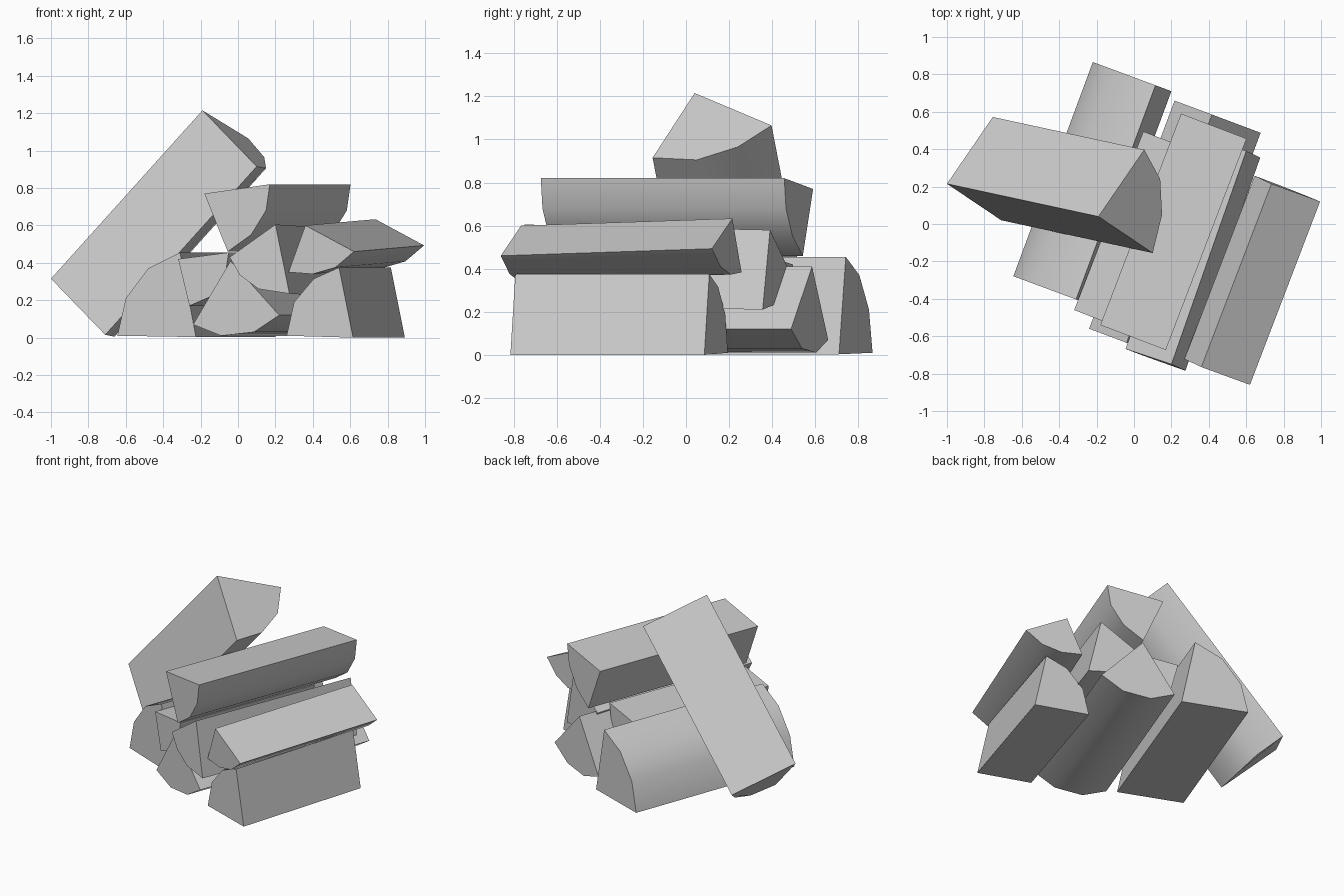
import bpy, bmesh, math
from mathutils import Vector

if "Cube" in bpy.data.objects:
    bpy.data.objects.remove(bpy.data.objects["Cube"])


def make_log(name, end, offset):
    """Split log: end ring (heart corner + four bark points) extruded by offset."""
    bm = bmesh.new()
    face = bm.faces.new([bm.verts.new(p) for p in end])
    geo = bmesh.ops.extrude_face_region(bm, geom=[face], use_keep_orig=True)["geom"]
    new = [g for g in geo if isinstance(g, bmesh.types.BMVert)]
    bmesh.ops.translate(bm, verts=new, vec=offset)
    bmesh.ops.recalc_face_normals(bm, faces=bm.faces[:])
    mesh = bpy.data.meshes.new(name)
    bm.to_mesh(mesh)
    bm.free()
    obj = bpy.data.objects.new(name, mesh)
    bpy.context.collection.objects.link(obj)
    bpy.ops.object.select_all(action='DESELECT')
    obj.select_set(True)
    bpy.context.view_layer.objects.active = obj
    # rounded bark is smooth, split faces stay sharp
    bpy.ops.object.shade_smooth_by_angle(angle=math.radians(38))
    return obj


def stacked_log(name, profile, y, offset):
    """Front profile given in x, z; its cut is square to the log's axis.
    y is the depth of the first (heart) point."""
    ox, oy, oz = offset
    x0, z0 = profile[0]
    end = [Vector((x, y - (ox * (x - x0) + oz * (z - z0)) / oy, z)) for x, z in profile]
    return make_log(name, end, Vector(offset))


# bottom row
stacked_log("bottom_right_log",
            [(0.615, 0.0), (0.54, 0.375), (0.405, 0.315), (0.30, 0.19), (0.26, 0.01)],
            -0.815, (0.277, 0.90, 0))
stacked_log("bottom_left_log",
            [(-0.225, 0.003), (-0.31, 0.455), (-0.48, 0.37), (-0.60, 0.21), (-0.645, 0.01)],
            -0.435, (0.425, 1.145, 0))
stacked_log("bottom_middle_log",
            [(-0.04, 0.41), (0.22, 0.12), (0.085, 0.03), (-0.09, 0.01), (-0.24, 0.07)],
            -0.635, (0.457, 1.22, 0))

# second row
stacked_log("second_left_log",
            [(-0.32, 0.42), (-0.05, 0.455), (-0.07, 0.325), (-0.145, 0.22), (-0.26, 0.17)],
            -0.46, (0.37, 0.955, 0))
stacked_log("second_middle_log",
            [(0.20, 0.605), (-0.045, 0.43), (0.01, 0.335), (0.11, 0.26), (0.275, 0.235)],
            -0.75, (0.40, 1.14, -0.025))
stacked_log("second_right_log",
            [(0.36, 0.60), (0.62, 0.46), (0.52, 0.375), (0.40, 0.34), (0.27, 0.35)],
            -0.765, (0.375, 0.98, 0.033))

# top log
stacked_log("top_log",
            [(-0.18, 0.77), (0.17, 0.82), (0.15, 0.68), (0.07, 0.55), (-0.055, 0.46)],
            -0.54, (0.432, 1.13, 0))

# log leaning against the pile
make_log("leaning_log",
         [(-1.0, 0.215, 0.315), (-0.71, 0.02, 0.015), (-0.66, 0.225, 0.005),
          (-0.67, 0.415, 0.065), (-0.755, 0.572, 0.165)],
         Vector((0.81, -0.175, 0.90)))
